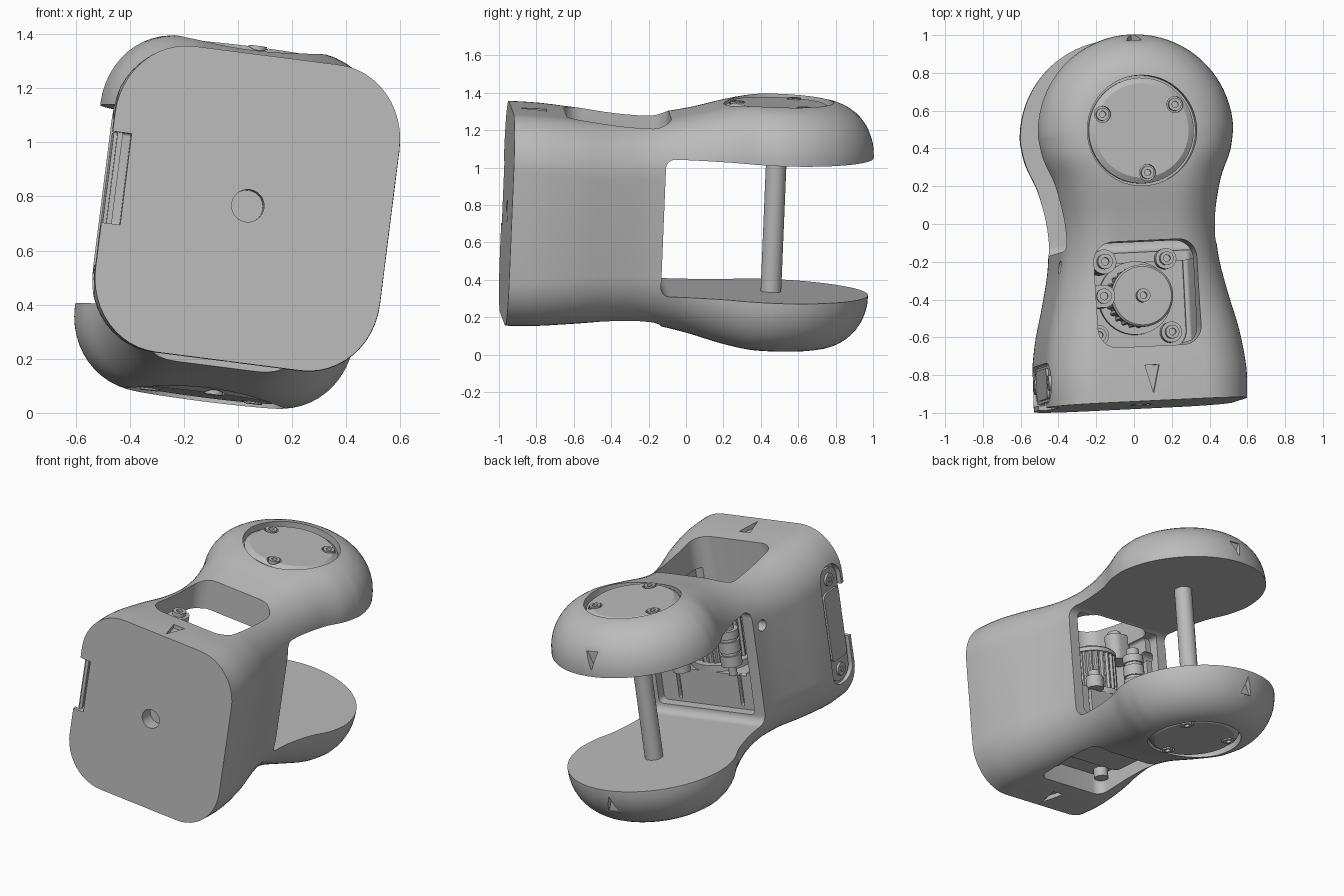
import bpy, bmesh
from math import sin, cos, pi, radians
from mathutils import Matrix, Vector

cube = bpy.data.objects.get("Cube")
if cube:
    bpy.data.objects.remove(cube)

grey = bpy.data.materials.new("plain grey")
grey.use_nodes = True
grey.diffuse_color = (0.5, 0.5, 0.5, 1)
grey.node_tree.nodes["Principled BSDF"].inputs["Base Color"].default_value = (0.5, 0.5, 0.5, 1)
parts = []


def add(name, bm):
    bmesh.ops.remove_doubles(bm, verts=bm.verts, dist=1e-5)
    bmesh.ops.recalc_face_normals(bm, faces=bm.faces)
    mesh = bpy.data.meshes.new(name)
    bm.to_mesh(mesh)
    bm.free()
    mesh.materials.append(grey)
    ob = bpy.data.objects.new(name, mesh)
    bpy.context.collection.objects.link(ob)
    parts.append(ob)
    return ob


def prism(name, outline, lo, hi, axis="z"):
    """Extrude a 2D outline along an axis; x uses (y, z), y uses (x, z)."""
    place = {"x": lambda a, b, t: (t, a, b), "y": lambda a, b, t: (a, t, b),
             "z": lambda a, b, t: (a, b, t)}[axis]
    bm = bmesh.new()
    ends = [[bm.verts.new(place(a, b, t)) for a, b in outline] for t in (lo, hi)]
    n = len(outline)
    for end in ends:
        bm.faces.new(end)
    for i in range(n):
        j = (i + 1) % n
        bm.faces.new((ends[0][i], ends[0][j], ends[1][j], ends[1][i]))
    return add(name, bm)


def rounded(a, b, half_a, half_b, r, n=8):
    pts = []
    for k, (sa, sb) in enumerate(((1, 1), (-1, 1), (-1, -1), (1, -1))):
        for i in range(n + 1):
            t = (k + i / n) * pi / 2
            pts.append((a + sa * (half_a - r) + r * cos(t), b + sb * (half_b - r) + r * sin(t)))
    return pts


def circle(a, b, r, n=40):
    return [(a + r * cos(2 * pi * i / n), b + r * sin(2 * pi * i / n)) for i in range(n)]


def lathe(name, profile, loc, flip=1, n=40):
    bm = bmesh.new()
    rings = []
    for i in range(n):
        t = 2 * pi * i / n
        rings.append([bm.verts.new((loc[0] + r * cos(t), loc[1] + r * sin(t), (loc[2] + z) * flip))
                      for r, z in profile])
    for i in range(n):
        a, b = rings[i], rings[(i + 1) % n]
        for j in range(len(profile) - 1):
            bm.faces.new((a[j], a[j + 1], b[j + 1], b[j]))
    return add(name, bm)


def screw(name, loc, r=0.036, h=0.04, flip=1):
    lathe(name, [(0, 0), (r, 0), (r, h), (r / 2, h), (r / 2, h / 2), (0, h / 2)], loc, flip, 24)


def cut(target, cutter):
    mod = target.modifiers.new("cut", "BOOLEAN")
    mod.operation, mod.solver, mod.object = "DIFFERENCE", "EXACT", cutter
    bpy.context.view_layer.objects.active = target
    bpy.ops.object.modifier_apply(modifier=mod.name)
    parts.remove(cutter)
    bpy.data.objects.remove(cutter)


def spline(points, steps=5):
    pts = [Vector(p) for p in points]
    pts = [pts[0]] + pts + [pts[-1]]
    out = []
    for a, b, c, d in zip(pts, pts[1:], pts[2:], pts[3:]):
        for i in range(steps):
            t = i / steps
            out.append(0.5 * (2 * b + (c - a) * t + (2 * a - 5 * b + 4 * c - d) * t ** 2
                              + (3 * b - a - 3 * c + d) * t ** 3))
    return out + [pts[-1]]


# Body: half sections run back along one side, around the lobe and forward again
LOBE_Y, CUT_Z = 0.47, 0.37
stations = spline([(-0.96, 0.53, 0.57), (-0.8, 0.535, 0.565), (-0.6, 0.51, 0.55), (-0.4, 0.462, 0.537),
                   (-0.2, 0.42, 0.547), (0, 0.408, 0.585), (0.2, 0.44, 0.635), (0.35, 0.498, 0.657),
                   (LOBE_Y, 0.52, 0.66)])


def half_section(w, h, rx=0.26, rz=0.28, n=12):
    arc = [(w - rx + rx * sin(i * pi / 2 / n), h - rz + rz * cos(i * pi / 2 / n)) for i in range(n + 1)]
    top = [(0, h)] + arc
    return top + [(r, -z) for r, z in reversed(top)]


bm = bmesh.new()
rows = [(y, 0, w, h) for y, w, h in stations]
rows += [(LOBE_Y, i * pi / 40, *stations[-1][1:]) for i in range(1, 40)]
rows += [(y, pi, w, h) for y, w, h in reversed(stations)]
grid = [[bm.verts.new((r * cos(t), y + r * sin(t), z)) for r, z in half_section(w, h)]
        for y, t, w, h in rows]
for a, b in zip(grid, grid[1:]):
    for j in range(len(a) - 1):
        bm.faces.new((a[j], a[j + 1], b[j + 1], b[j]))
bm.faces.new(grid[0] + grid[-1][-2:0:-1])
body = add("body_shell", bm)

# Clearance between the lobes, then the hollow compartment and its openings
cut(body, prism("gap", rounded(0.53, 0, 0.67, CUT_Z, 0.05), -1, 1, "x"))
cut(body, prism("top_pocket", rounded(0, -0.39, 0.275, 0.28, 0.1), -0.1, 0.9))
cut(body, prism("cavity", rounded(0, 0.14, 0.3, 0.22, 0.02), -0.64, 0, "y"))
cut(body, prism("back_recess", rounded(0, 0.02, 0.34, 0.34, 0.03), -0.2, 0, "y"))
cut(body, prism("bottom_pocket", rounded(0, -0.39, 0.26, 0.27, 0.06), -0.9, -0.42))
for x in (-0.22, 0.22):
    cut(body, prism("panel_slot", rounded(x, -0.2, 0.012, 0.1, 0.01, 3), -0.23, -0.1, "y"))

# Holes and side cover recess
cut(body, prism("front_hole", circle(0, 0.01, 0.06), -1.1, -0.87, "y"))
cut(body, prism("side_hole", circle(-0.22, 0.24, 0.035), -0.6, -0.3, "x"))
cut(body, prism("cover_recess", rounded(-0.83, 0, 0.105, 0.38, 0.09), -0.7, -0.495, "x"))
cut(body, prism("edge_notch", rounded(-0.95, 0.05, 0.04, 0.17, 0.01), -0.7, -0.46, "x"))

# Cap seats and arrow marks on both ends
for s, side in ((1, "top"), (-1, "bottom")):
    cut(body, prism("cap_seat", circle(0, LOBE_Y, 0.292, 64), s * 0.6, s * 0.9))
    cut(body, prism("front_mark", [(-0.038, -0.77), (0.038, -0.77), (0, -0.92)], s * 0.54, s * 0.7))
    cut(body, prism("tip_mark", [(-0.04, s * 0.52), (0.04, s * 0.52), (0, s * 0.41)], 0.945, 1.1, "y"))
    cap = lathe(side + "_cap", [(0, 0.59), (0.28, 0.59), (0.28, 0.625), (0.25, 0.645), (0, 0.645)],
                (0, LOBE_Y, 0), s, 64)
    for k in range(3):
        t = radians(35 + 120 * k)
        x, y = 0.225 * cos(t), LOBE_Y + 0.225 * sin(t)
        cut(cap, prism("counterbore", circle(x, y, 0.043, 24), s * 0.62, s * 0.8))
        screw(f"{side}_cap_screw_{k + 1}", (x, y, 0.615), 0.034, 0.035, s)

# Rod joining the lobes
prism("rod", circle(0, LOBE_Y, 0.055), -0.4, 0.4)

# Side cover with its two screws
cover = prism("side_cover", rounded(-0.83, 0, 0.095, 0.36, 0.08), -0.51, -0.49, "x")
prism("side_cover_plate", rounded(-0.83, 0, 0.08, 0.22, 0.03), -0.523, -0.505, "x")
for z in (-0.29, 0.29):
    prism("side_cover_screw", circle(-0.83, z, 0.04, 24), -0.525, -0.5, "x")
    prism("side_cover_screw_core", circle(-0.83, z, 0.018, 6), -0.53, -0.52, "x")

# Ribbed motor with its top plate and shaft
MX, MY = 0.01, -0.39
ribs = []
for i in range(96):
    r = 0.16 if i % 4 < 2 else 0.147
    ribs.append((MX + r * cos(2 * pi * i / 96), MY + r * sin(2 * pi * i / 96)))
prism("motor_body", ribs, -0.08, 0.2)
lathe("motor_base", [(0, -0.1), (0.195, -0.1), (0.195, -0.06), (0, -0.06)], (MX, MY, 0))
lathe("motor_plate", [(0, 0.2), (0.165, 0.2), (0.165, 0.225), (0.155, 0.235), (0, 0.235)], (MX, MY, 0))
screw("motor_shaft", (MX, MY, 0.23), 0.036, 0.06)

# Grooved coupling beside the motor
lathe("coupling", [(0, -0.1), (0.025, -0.1), (0.025, -0.03), (0.065, -0.03), (0.065, 0.04), (0.055, 0.04),
                   (0.055, 0.06), (0.065, 0.06), (0.065, 0.13), (0.055, 0.13), (0.055, 0.15),
                   (0.065, 0.15), (0.065, 0.2), (0, 0.2)], (-0.18, -0.2, 0))
screw("coupling_screw", (-0.18, -0.2, 0.2), 0.04, 0.05)

# Screw boss growing from the pocket wall, and floor screws
prism("wall_boss", rounded(-0.24, -0.39, 0.08, 0.06, 0.055), 0.25, 0.42)
screw("wall_boss_screw", (-0.22, -0.39, 0.415), 0.04, 0.03)
for x, y in ((0.18, -0.19), (0.19, -0.58), (-0.2, -0.58)):
    lathe("floor_boss", [(0, -0.11), (0.055, -0.11), (0.055, -0.03), (0, -0.03)], (x, y, 0))
    screw("floor_screw", (x, y, -0.03))

# Underside cover and bosses
prism("bottom_cover", rounded(0, -0.3, 0.22, 0.16, 0.03), -0.47, -0.41)
for x in (-0.2, 0.2):
    lathe("bottom_boss", [(0, 0.41), (0.045, 0.41), (0.045, 0.48), (0, 0.48)], (x, -0.58, 0), -1)

# Set the finished assembly at its tilt and shade it
tilt = (Matrix.Translation((-0.015, 0, 0.722)) @ Matrix.Rotation(radians(3), 4, "Z")
        @ Matrix.Rotation(radians(-2), 4, "X") @ Matrix.Rotation(radians(7.3), 4, "Y"))
bpy.ops.object.select_all(action="DESELECT")
for ob in parts:
    ob.data.transform(tilt)
    ob.select_set(True)
bpy.context.view_layer.objects.active = body
bpy.ops.object.shade_smooth_by_angle(angle=radians(30))
